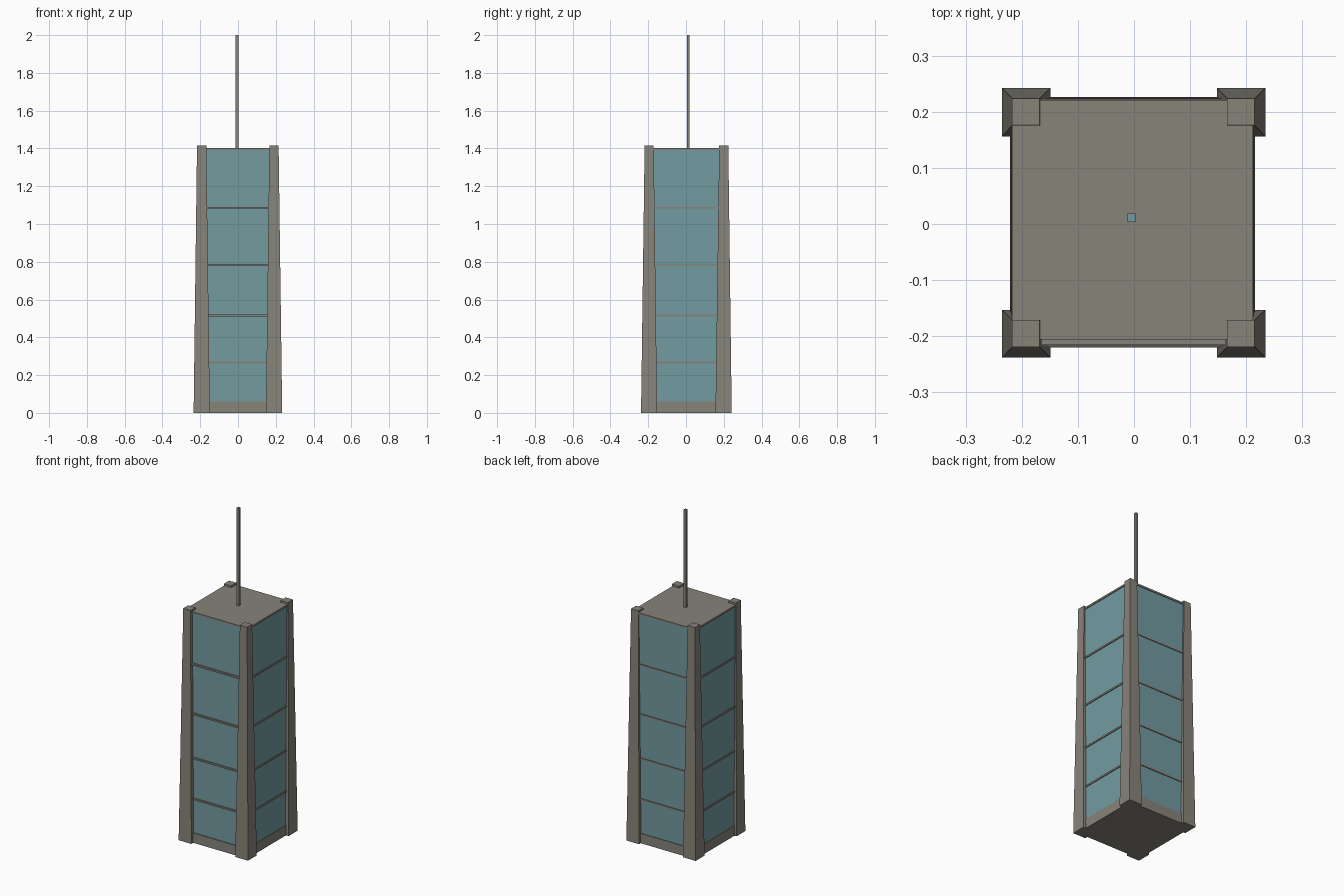
import bpy

if "Cube" in bpy.data.objects:
    bpy.data.objects.remove(bpy.data.objects["Cube"])


def material(name, rgb):
    m = bpy.data.materials.new(name)
    m.diffuse_color = (*rgb, 1)
    m.use_nodes = True
    m.node_tree.nodes["Principled BSDF"].inputs["Base Color"].default_value = m.diffuse_color
    return m


STONE = material("warm grey stone", (0.245, 0.230, 0.195))
GLASS = material("teal glass", (0.170, 0.325, 0.350))


def frustum(name, low, high, z0, z1, mat):
    """Box between two rectangles (x0, x1, y0, y1) at heights z0 and z1."""
    verts = []
    for (x0, x1, y0, y1), z in ((low, z0), (high, z1)):
        verts += [(x0, y0, z), (x1, y0, z), (x1, y1, z), (x0, y1, z)]
    faces = [(3, 2, 1, 0), (4, 5, 6, 7)]
    faces += [(i, (i + 1) % 4, (i + 1) % 4 + 4, i + 4) for i in range(4)]
    mesh = bpy.data.meshes.new(name)
    mesh.from_pydata(verts, [], faces)
    mesh.materials.append(mat)
    obj = bpy.data.objects.new(name, mesh)
    bpy.context.collection.objects.link(obj)
    return obj


# Base band
band = (-0.221, 0.216, -0.220, 0.226)
frustum("base_band", band, band, 0, 0.06, STONE)

# Glass body, leaning in slightly at the front
frustum("glass_body", (-0.217, 0.212, -0.215, 0.222),
        (-0.212, 0.207, -0.201, 0.217), 0.06, 1.392, GLASS)

# Thin ledges between the floors
for i, z in enumerate((0.267, 0.515, 0.784, 1.086)):
    t = z / 1.4
    r = (-0.222 + 0.005 * t, 0.217 - 0.005 * t,
         -0.221 + 0.007 * t, 0.227 - 0.006 * t)
    frustum(f"floor_ledge_{i + 1}", r, r, z - 0.005, z + 0.005, STONE)

# Roof slab
roof = (-0.217, 0.212, -0.206, 0.221)
frustum("roof_slab", roof, roof, 1.392, 1.403, STONE)

# Tapered corner pillars
for xn, x0, x1 in (("left", (-0.235, -0.149), (-0.217, -0.168)),
                   ("right", (0.148, 0.234), (0.166, 0.215))):
    for yn, y0, y1 in (("front", (-0.238, -0.153), (-0.219, -0.171)),
                       ("back", (0.156, 0.242), (0.176, 0.224))):
        frustum(f"{yn}_{xn}_pillar", x0 + y0, x1 + y1, 0, 1.415, STONE)

# Mast with a teal tip face
mast_rect = (-0.012, 0.003, 0.004, 0.019)
mast = frustum("roof_mast", mast_rect, mast_rect, 1.40, 2.0, STONE)
mast.data.materials.append(GLASS)
for p in mast.data.polygons:
    if p.normal.z > 0.9:
        p.material_index = 1
